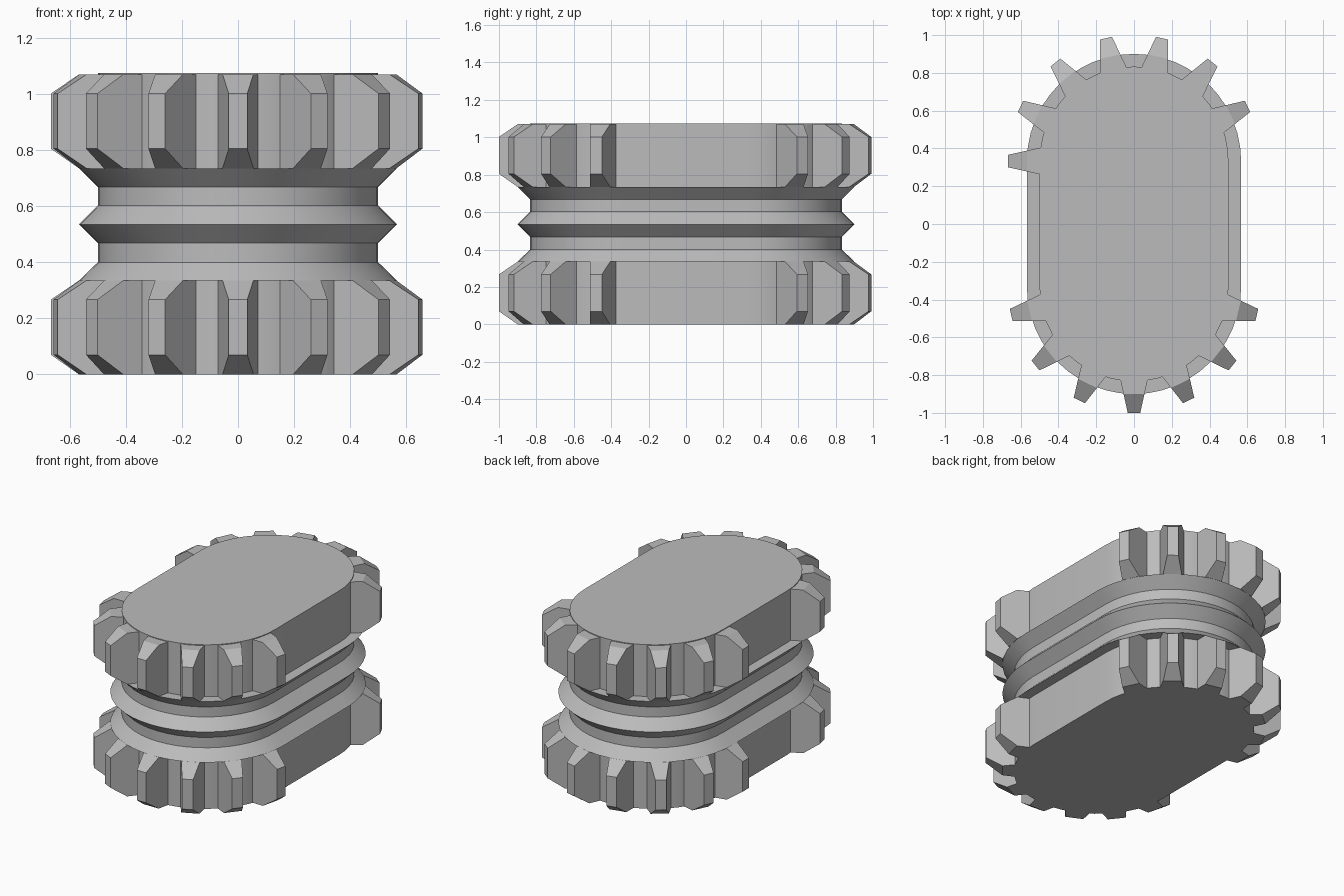
import bpy, bmesh, math
from mathutils import Matrix, Vector

cube = bpy.data.objects.get("Cube")
if cube:
    bpy.data.objects.remove(cube, do_unlink=True)

HALF = 1 / 3          # half length of the straight side
ROOT, RIM, TIP = 0.5, 0.567, 0.667
STEP = math.tau / 14  # angle between teeth
ARC = 24              # segments per rounded end

grey = bpy.data.materials.new("plain grey")
grey.use_nodes = True
colour = (0.5, 0.5, 0.5, 1)
grey.diffuse_color = colour
grey.node_tree.nodes["Principled BSDF"].inputs["Base Color"].default_value = colour


def finish(name, bm):
    bmesh.ops.recalc_face_normals(bm, faces=bm.faces)
    mesh = bpy.data.meshes.new(name)
    bm.to_mesh(mesh)
    bm.free()
    mesh.materials.append(grey)
    obj = bpy.data.objects.new(name, mesh)
    bpy.context.collection.objects.link(obj)
    bpy.ops.object.select_all(action="DESELECT")
    obj.select_set(True)
    bpy.context.view_layer.objects.active = obj
    bpy.ops.object.shade_smooth_by_angle(angle=math.radians(25))
    return obj


def rounded_slab(name, profile):
    """Loft rounded-end outlines through (radius, height) pairs."""
    bm = bmesh.new()
    rings = []
    for r, z in profile:
        ring = []
        for end in (1, -1):
            for i in range(ARC + 1):
                a = math.pi * i / ARC
                ring.append(bm.verts.new((end * r * math.cos(a), end * (HALF + r * math.sin(a)), z)))
        rings.append(ring)
    n = len(rings[0])
    for low, high in zip(rings, rings[1:]):
        for i in range(n):
            j = (i + 1) % n
            bm.faces.new((low[i], low[j], high[j], high[i]))
    bm.faces.new(rings[0])
    bm.faces.new(rings[-1])
    return finish(name, bm)


def add_tooth(bm, angle, end, z0):
    """One tapered tooth, its outer edges chamfered above and below."""
    outline = [(0.45, 0), (RIM, 0), (TIP, 0.07), (TIP, 0.267), (RIM, 0.335), (0.45, 0.335)]
    turn = Matrix.Rotation(angle, 3, "Z")
    sides = []
    for s in (-1, 1):
        side = []
        for r, z in outline:
            half_width = 0.07 - 0.037 * (r - ROOT) / (TIP - ROOT)
            p = turn @ Vector((r, s * half_width, z + z0))
            p.y += end * HALF
            side.append(bm.verts.new(p))
        sides.append(side)
    a, b = sides
    bm.faces.new(a)
    bm.faces.new(b)
    for i in range(len(a)):
        j = (i + 1) % len(a)
        bm.faces.new((a[i], a[j], b[j], b[i]))


def gear_teeth(name, z0):
    bm = bmesh.new()
    for i in range(-3, 4):      # front end, one tooth on the centre line
        add_tooth(bm, -math.pi / 2 + i * STEP, -1, z0)
    for i in range(-2, 5):      # back end, offset by half a step
        add_tooth(bm, math.pi / 2 + (i - 0.5) * STEP, 1, z0)
    return finish(name, bm)


# Body with both gear cores, their flared rims and the middle ridge
rounded_slab("body", [
    (ROOT, 0), (ROOT, 0.335), (RIM, 0.335), (ROOT, 0.4),
    (ROOT, 0.468), (RIM, 0.535), (ROOT, 0.602),
    (ROOT, 0.668), (RIM, 0.735), (ROOT, 0.735), (ROOT, 1.075)])

# Two matching rows of teeth
gear_teeth("lower_teeth", 0)
gear_teeth("upper_teeth", 0.735)
